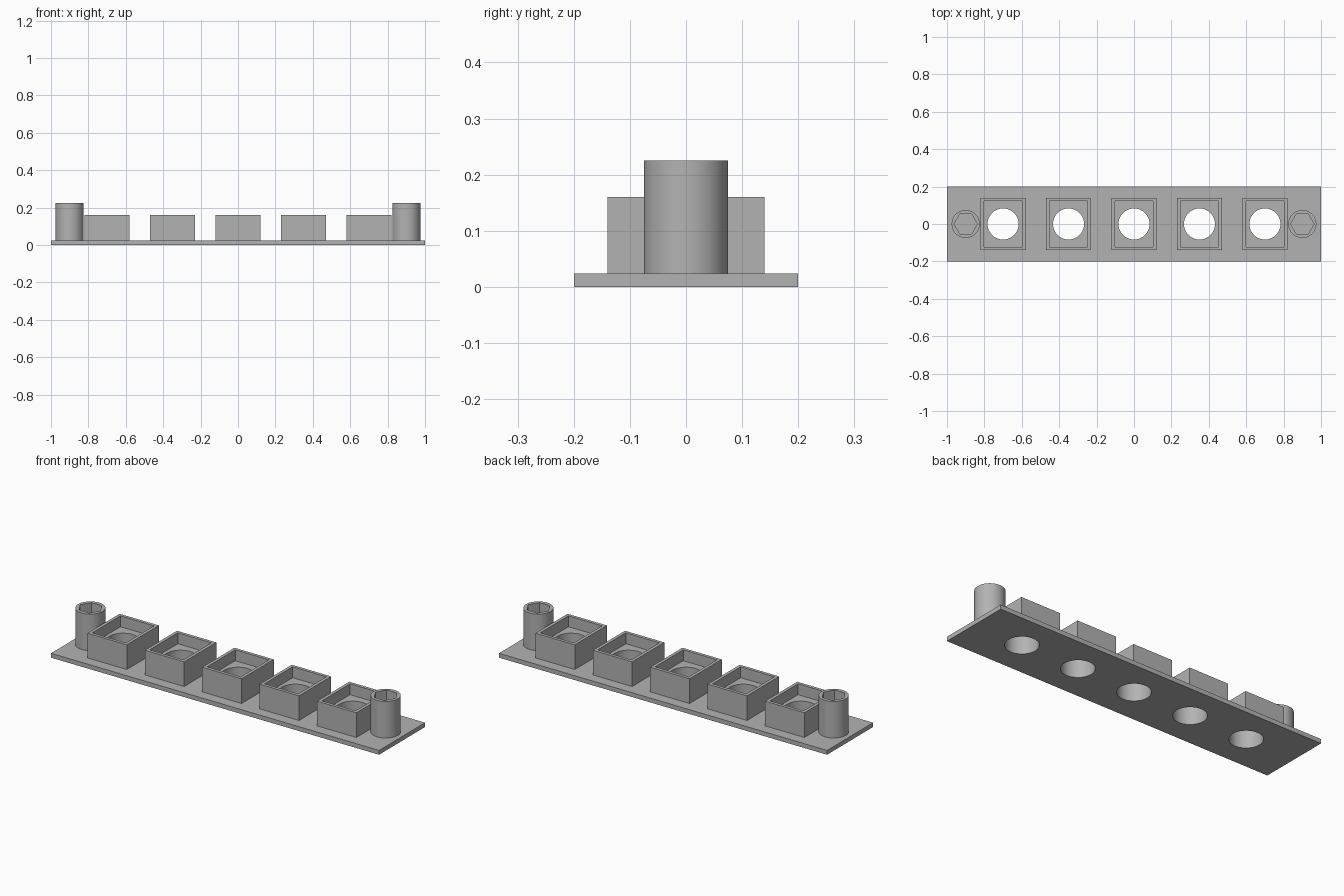
import bpy
import math

cube = bpy.data.objects.get("Cube")
if cube:
    bpy.data.objects.remove(cube, do_unlink=True)

PLATE_TOP = 0.024
HOLDER_TOP = 0.16
POCKET_FLOOR = 0.10
POST_TOP = 0.225

grey = bpy.data.materials.new("plain grey")
grey.use_nodes = True
grey.diffuse_color = (0.45, 0.45, 0.45, 1)
grey.node_tree.nodes["Principled BSDF"].inputs["Base Color"].default_value = (0.45, 0.45, 0.45, 1)


def finish(name):
    obj = bpy.context.object
    obj.name = name
    obj.data.materials.append(grey)
    return obj


def box(name, x, width, depth, bottom, top):
    bpy.ops.mesh.primitive_cube_add(size=1, location=(x, 0, (bottom + top) / 2))
    bpy.context.object.scale = (width, depth, top - bottom)
    bpy.ops.object.transform_apply(location=False, rotation=False, scale=True)
    return finish(name)


def prism(name, x, radius, bottom, top, sides, turn=0):
    bpy.ops.mesh.primitive_cylinder_add(vertices=sides, radius=radius, depth=top - bottom,
                                        location=(x, 0, (bottom + top) / 2), rotation=(0, 0, turn))
    return finish(name)


def cut(target, cutter):
    mod = target.modifiers.new("cut", 'BOOLEAN')
    mod.operation = 'DIFFERENCE'
    mod.solver = 'EXACT'
    mod.object = cutter
    bpy.context.view_layer.objects.active = target
    bpy.ops.object.modifier_apply(modifier=mod.name)
    bpy.data.objects.remove(cutter, do_unlink=True)


def smooth(obj):
    bpy.ops.object.select_all(action='DESELECT')
    obj.select_set(True)
    bpy.context.view_layer.objects.active = obj
    bpy.ops.object.shade_smooth_by_angle(angle=math.radians(30))


# Base plate
plate = box("base_plate", 0, 2.0, 0.4, 0, PLATE_TOP)

# Row of open-topped holders, each with a round hole through holder and plate
for i in range(5):
    x = (i - 2) * 0.35
    holder = box(f"holder_{i + 1}", x, 0.24, 0.28, PLATE_TOP, HOLDER_TOP)
    cut(holder, box("pocket_cutter", x, 0.205, 0.245, POCKET_FLOOR, HOLDER_TOP + 0.1))
    for part in (holder, plate):
        cut(part, prism("hole_cutter", x, 0.083, -0.1, 0.3, 64))
    smooth(holder)
smooth(plate)

# End posts with hexagonal sockets, points along x
for side, x in (("right", -0.9), ("left", 0.9)):
    post = prism(f"{side}_post", x, 0.075, PLATE_TOP, POST_TOP, 64)
    cut(post, prism("socket_cutter", x, 0.062, 0.08, POST_TOP + 0.1, 6, math.radians(30)))
    smooth(post)
